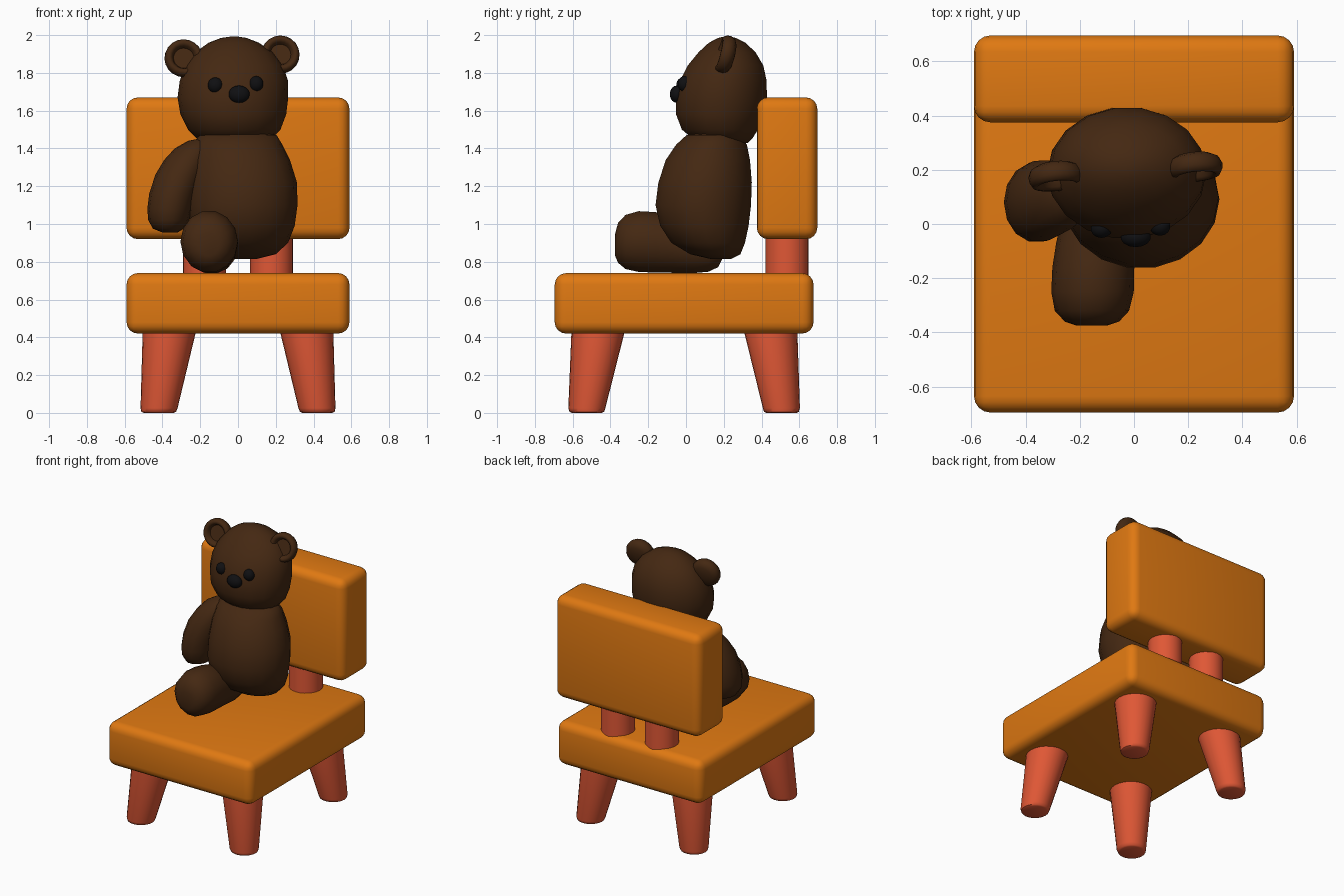
import bpy, bmesh, math
from mathutils import Vector, Matrix


def material(name, rgb):
    m = bpy.data.materials.new(name)
    m.diffuse_color = (*rgb, 1)
    return m


ORANGE = material("orange wood", (0.74, 0.19, 0.006))
RED = material("red wood", (0.74, 0.096, 0.036))
BROWN = material("dark brown fur", (0.058, 0.021, 0.006))
BLACK = material("black", (0.005, 0.005, 0.006))


def finish(name, bm, mat, angle=60):
    bmesh.ops.recalc_face_normals(bm, faces=bm.faces)
    me = bpy.data.meshes.new(name)
    bm.to_mesh(me)
    bm.free()
    me.materials.append(mat)
    ob = bpy.data.objects.new(name, me)
    bpy.context.collection.objects.link(ob)
    bpy.ops.object.select_all(action='DESELECT')
    ob.select_set(True)
    bpy.context.view_layer.objects.active = ob
    bpy.ops.object.shade_smooth_by_angle(angle=math.radians(angle))
    return ob


def loft(name, rings, mat, axes=((1, 0, 0), (0, 1, 0)), n=16, angle=60):
    """Skin elliptical rings given as (centre, radius a, radius b); ends are capped."""
    bm = bmesh.new()
    u, v = Vector(axes[0]), Vector(axes[1])
    loops = []
    for c, a, b in rings:
        loops.append([bm.verts.new(Vector(c) + u * a * math.cos(t) + v * b * math.sin(t))
                      for t in (2 * math.pi * i / n for i in range(n))])
    for p, q in zip(loops, loops[1:]):
        for i in range(n):
            j = (i + 1) % n
            bm.faces.new((p[i], p[j], q[j], q[i]))
    bm.faces.new(loops[0])
    bm.faces.new(loops[-1])
    return finish(name, bm, mat, angle)


def rounded_box(name, lo, hi, mat, r=0.06):
    lo, hi = Vector(lo), Vector(hi)
    bm = bmesh.new()
    bmesh.ops.create_cube(bm, size=1)
    for v in bm.verts:
        v.co = Vector(v.co[i] * (hi[i] - lo[i]) for i in range(3)) + (lo + hi) / 2
    bmesh.ops.bevel(bm, geom=list(bm.edges), offset=r, segments=4, profile=0.5, affect='EDGES')
    return finish(name, bm, mat, 40)


def ball(name, centre, radii, mat):
    bm = bmesh.new()
    bmesh.ops.create_uvsphere(bm, u_segments=14, v_segments=9, radius=1)
    for v in bm.verts:
        v.co = Vector(v.co[i] * radii[i] for i in range(3)) + Vector(centre)
    return finish(name, bm, mat)


# Chair seat and backrest
rounded_box("seat", (-0.59, -0.695, 0.42), (0.59, 0.675, 0.74), ORANGE)
rounded_box("backrest", (-0.59, 0.375, 0.92), (0.59, 0.695, 1.67), ORANGE)

# Splayed tapered legs and backrest posts
for sx, side in ((-1, "left"), (1, "right")):
    for where, yb, yt in (("front", -0.525, -0.467), ("back", 0.505, 0.45)):
        loft(f"{where}_{side}_leg",
             [((sx * 0.42, yb, 0), 0.08, 0.08),
              ((sx * 0.42, yb, 0.006), 0.092, 0.092),
              ((sx * 0.418, yb, 0.025), 0.098, 0.098),
              ((sx * 0.365, yt, 0.42), 0.14, 0.14),
              ((sx * 0.36, yt, 0.46), 0.144, 0.144)], RED, n=24, angle=50)
    loft(f"{side}_post", [((sx * 0.178, 0.535, 0.70), 0.114, 0.114),
                          ((sx * 0.178, 0.535, 0.97), 0.114, 0.114)], RED, n=24, angle=50)

# Bear body and head: z, left x, right x, front y, back y
def stack(name, rows):
    loft(name, [(((a + b) / 2, (c + d) / 2, z), (b - a) / 2, (d - c) / 2)
                for z, a, b, c, d in rows], BROWN, n=18)

stack("body", [
    (0.815, -0.03, 0.10, 0.13, 0.24),
    (0.84, -0.14, 0.20, 0.02, 0.29),
    (0.90, -0.21, 0.265, -0.08, 0.315),
    (0.99, -0.255, 0.30, -0.14, 0.335),
    (1.10, -0.265, 0.315, -0.165, 0.348),
    (1.22, -0.262, 0.312, -0.15, 0.352),
    (1.34, -0.25, 0.275, -0.11, 0.342),
    (1.42, -0.235, 0.235, -0.055, 0.325),
    (1.47, -0.21, 0.205, 0.0, 0.29),
    (1.49, -0.12, 0.12, 0.06, 0.23)])
stack("head", [
    (1.43, -0.16, 0.13, 0.10, 0.33),
    (1.455, -0.22, 0.18, 0.03, 0.355),
    (1.50, -0.265, 0.225, -0.025, 0.385),
    (1.58, -0.305, 0.255, -0.056, 0.415),
    (1.67, -0.32, 0.266, -0.055, 0.432),
    (1.76, -0.308, 0.264, -0.035, 0.43),
    (1.84, -0.278, 0.238, 0.007, 0.412),
    (1.91, -0.225, 0.185, 0.065, 0.37),
    (1.96, -0.155, 0.11, 0.12, 0.315),
    (1.985, -0.09, 0.045, 0.17, 0.265),
    (1.992, -0.04, 0.0, 0.20, 0.235)])

# Single arm hanging at the side
loft("arm", [
    ((-0.36, 0.075, 0.955), 0.04, 0.05),
    ((-0.368, 0.075, 0.975), 0.082, 0.105),
    ((-0.367, 0.078, 1.02), 0.108, 0.135),
    ((-0.362, 0.08, 1.08), 0.118, 0.148),
    ((-0.345, 0.085, 1.16), 0.125, 0.15),
    ((-0.31, 0.095, 1.26), 0.128, 0.143),
    ((-0.27, 0.11, 1.34), 0.12, 0.125),
    ((-0.235, 0.12, 1.40), 0.10, 0.10),
    ((-0.205, 0.125, 1.44), 0.06, 0.06),
    ((-0.195, 0.125, 1.45), 0.02, 0.02)], BROWN, n=14)

# Single leg lying forward on the seat
loft("leg", [
    ((-0.155, -0.375, 0.89), 0.055, 0.06),
    ((-0.155, -0.36, 0.90), 0.10, 0.108),
    ((-0.155, -0.32, 0.905), 0.137, 0.147),
    ((-0.153, -0.25, 0.907), 0.152, 0.165),
    ((-0.15, -0.16, 0.903), 0.151, 0.164),
    ((-0.145, -0.07, 0.89), 0.142, 0.152),
    ((-0.135, 0.04, 0.865), 0.128, 0.128),
    ((-0.13, 0.12, 0.85), 0.105, 0.105),
    ((-0.125, 0.17, 0.84), 0.07, 0.07),
    ((-0.125, 0.19, 0.835), 0.025, 0.025)],
    BROWN, axes=((1, 0, 0), (0, 0, 1)), n=14)

# Dished ears, turned profile of (radius, depth)
EAR = [(0.01, 0.0), (0.055, 0.0), (0.063, -0.02), (0.075, -0.032), (0.09, -0.03),
       (0.1, -0.012), (0.102, 0.01), (0.092, 0.032), (0.065, 0.046), (0.02, 0.052)]
for name, c, yaw in (("left_ear", (-0.287, 0.172, 1.878), 6), ("right_ear", (0.225, 0.206, 1.898), 6)):
    ear = loft(name, [((0, d, 0), r, r) for r, d in EAR], BROWN,
               axes=((1, 0, 0), (0, 0, 1)), n=20)
    ear.data.transform(Matrix.Translation(c) @ Matrix.Rotation(math.radians(yaw), 4, 'Z')
                       @ Matrix.Rotation(math.radians(-14), 4, 'X'))

# Eyes and nose
ball("left_eye", (-0.12, -0.016, 1.735), (0.041, 0.036, 0.041), BLACK)
ball("right_eye", (0.096, -0.008, 1.742), (0.039, 0.036, 0.041), BLACK)
ball("nose", (0.006, -0.048, 1.687), (0.057, 0.038, 0.046), BLACK)
